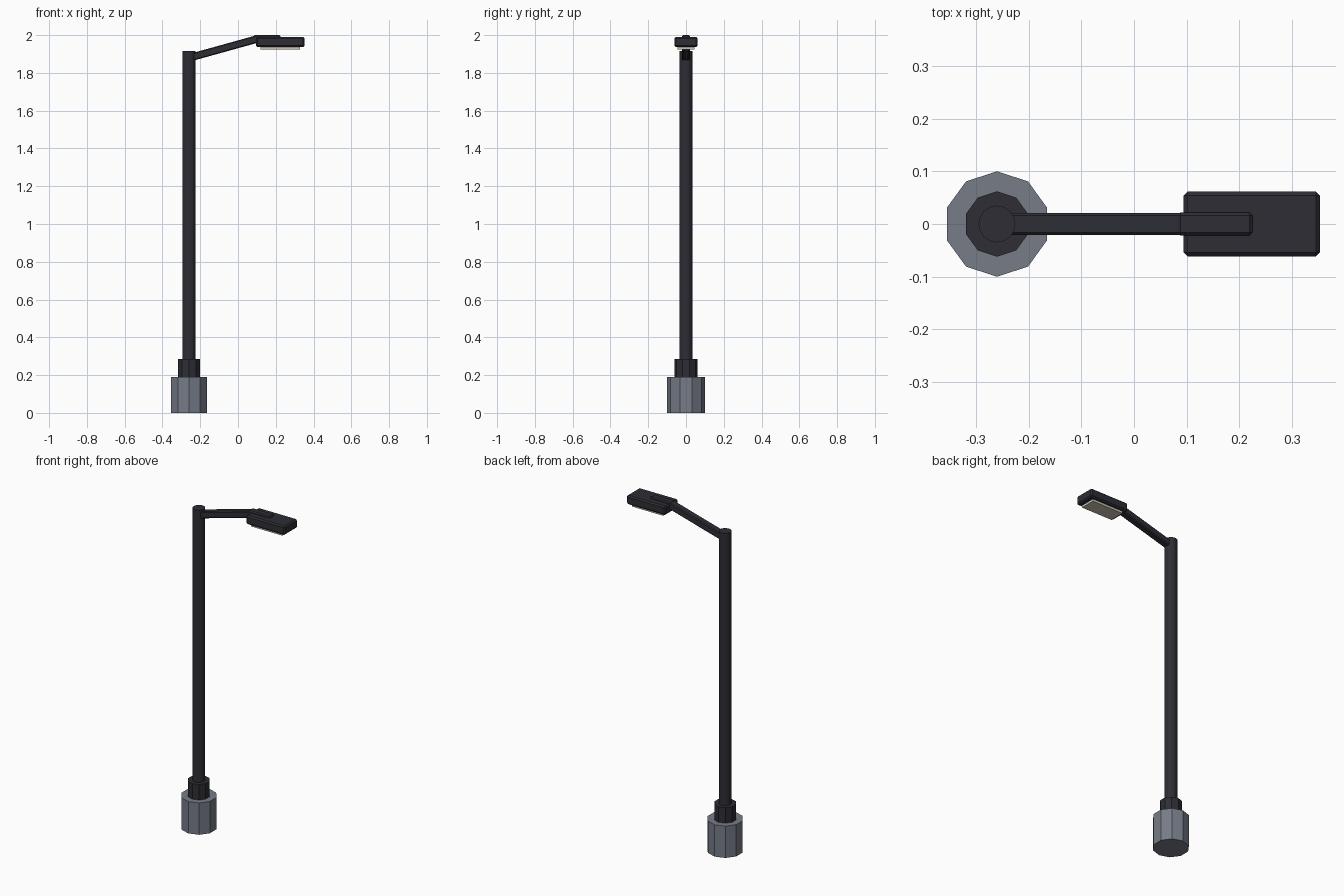
import bpy
from math import atan2, hypot

cube = bpy.data.objects.get("Cube")
if cube:
    bpy.data.objects.remove(cube, do_unlink=True)


def material(name, rgb):
    mat = bpy.data.materials.new(name)
    mat.use_nodes = True
    mat.diffuse_color = (*rgb, 1)
    mat.node_tree.nodes["Principled BSDF"].inputs["Base Color"].default_value = (*rgb, 1)
    return mat


dark_metal = material("dark metal", (0.026, 0.027, 0.035))
concrete = material("grey concrete", (0.18, 0.2, 0.245))
lamp_cream = material("cream lamp", (0.62, 0.56, 0.45))

POLE_X = -0.26


def post(name, radius, bottom, top, sides, mat):
    """Upright prism on the pole axis."""
    bpy.ops.mesh.primitive_cylinder_add(
        vertices=sides, radius=radius, depth=top - bottom,
        location=(POLE_X, 0, (top + bottom) / 2))
    obj = bpy.context.object
    obj.name = name
    obj.data.materials.append(mat)
    return obj


def bar(name, start, end, width, height, mat, chamfer=0.0):
    """Chamfered box running between two (x, z) points."""
    dx, dz = end[0] - start[0], end[1] - start[1]
    bpy.ops.mesh.primitive_cube_add(
        size=1, location=((start[0] + end[0]) / 2, 0, (start[1] + end[1]) / 2),
        rotation=(0, -atan2(dz, dx), 0))
    obj = bpy.context.object
    obj.name = name
    for v in obj.data.vertices:
        v.co.x *= hypot(dx, dz)
        v.co.y *= width
        v.co.z *= height
    obj.data.materials.append(mat)
    if chamfer:
        mod = obj.modifiers.new("chamfer", 'BEVEL')
        mod.width = chamfer
        mod.segments = 1
    return obj


# Footing, collar and pole
post("footing", 0.1, 0, 0.191, 10, concrete)
post("collar", 0.062, 0.191, 0.284, 10, dark_metal)
post("pole", 0.035, 0.284, 1.917, 16, dark_metal)

# Sloping arm and the flat bracket holding the head
bar("arm", (POLE_X + 0.01, 1.882), (0.1, 1.979), 0.042, 0.04, dark_metal, 0.005)
bar("bracket", (0.082, 1.98), (0.225, 1.98), 0.044, 0.04, dark_metal, 0.006)

# Lamp head with its lens underneath
bar("lamp_head", (0.094, 1.963), (0.353, 1.963), 0.124, 0.054, dark_metal, 0.008)
bar("lens", (0.12, 1.931), (0.327, 1.931), 0.092, 0.016, lamp_cream)
